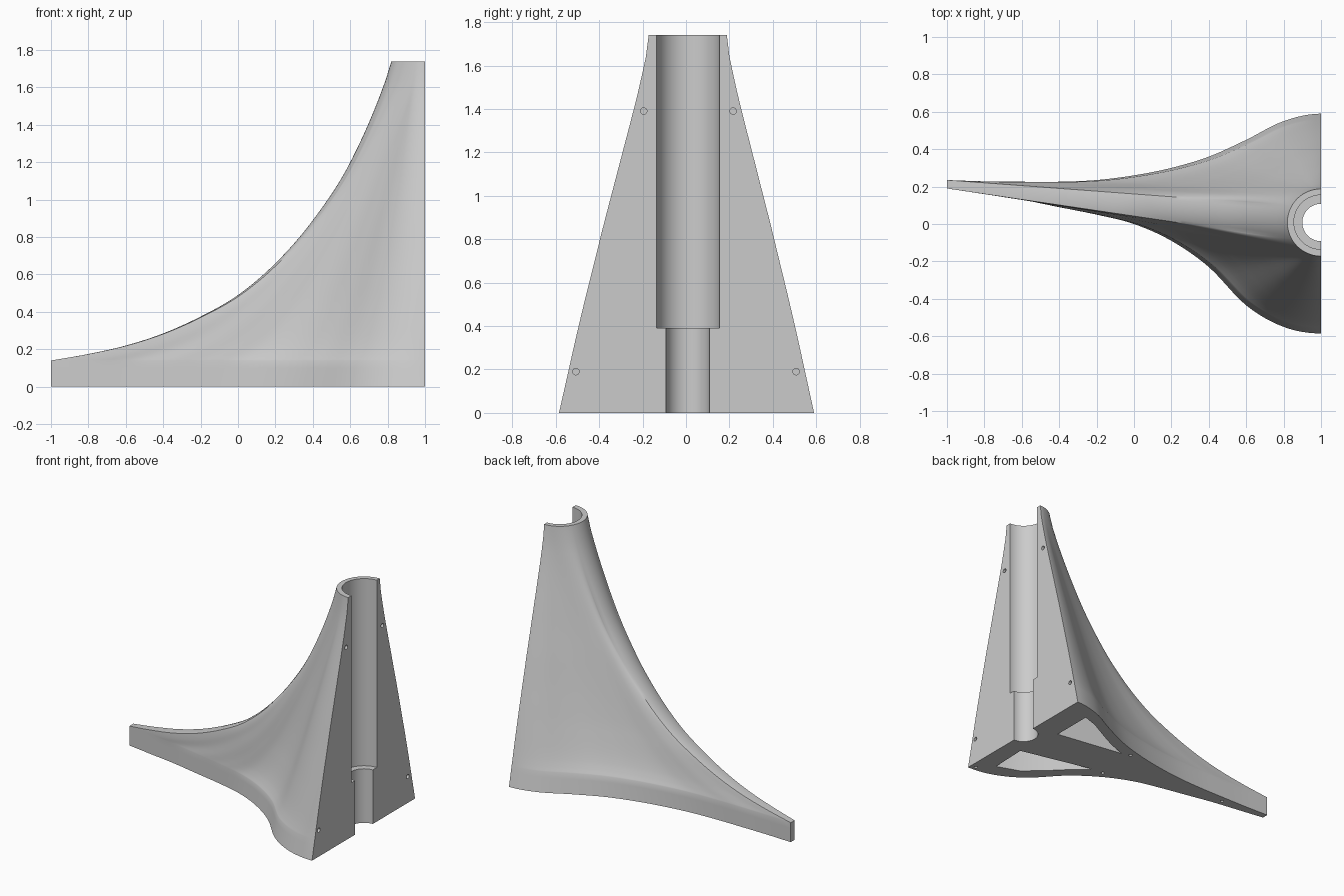
import bpy, bmesh, math
from mathutils import Matrix, Vector

if "Cube" in bpy.data.objects:
    bpy.data.objects.remove(bpy.data.objects["Cube"])

grey = bpy.data.materials.new("light grey")
grey.use_nodes = True
COLOUR = (0.6, 0.6, 0.6, 1)
grey.diffuse_color = COLOUR
grey.node_tree.nodes["Principled BSDF"].inputs["Base Color"].default_value = COLOUR

# Profiles in ten equal steps: ridge height and foot edges along x, side slope along z
RIDGE = [.14, .175, .22, .285, .375, .49, .66, .89, 1.2, 1.67, 2.35]
FOOT_BACK = [.235, .228, .226, .226, .235, .26, .30, .36, .45, .55, .59]
FOOT_FRONT = [.19, .16, .13, .09, .05, 0, -.09, -.23, -.435, -.55, -.585]
SIDE = [1, .905, .81, .71, .605, .5, .39, .28, .17, .07, 0]
TOP, POST_Y, POST_R = 1.74, .008, .18
TIP_ANGLE = math.radians(30)


def sample(table, t):
    """Smooth interpolation through an evenly spaced profile, t from 0 to 1."""
    t *= 10
    i = min(int(t), 9)
    t -= i
    b, c = table[i], table[i + 1]
    a = table[i - 1] if i else 2 * b - c
    d = table[i + 2] if i < 9 else b
    return b + .5 * t * (c - a + t * (2*a - 5*b + 4*c - d + t * (3*(b - c) + d - a)))


def make_object(name, bm):
    bmesh.ops.recalc_face_normals(bm, faces=bm.faces)
    mesh = bpy.data.meshes.new(name)
    bm.to_mesh(mesh)
    bm.free()
    obj = bpy.data.objects.new(name, mesh)
    bpy.context.collection.objects.link(obj)
    mesh.materials.append(grey)
    return obj


def rib(x, y, angle, t):
    """Pair a foot point with its point on the post rim."""
    rim = Vector((1 - POST_R * math.cos(angle), POST_Y + POST_R * math.sin(angle)))
    return Vector((x, y)), rim, t


# Foot outline: front edge, blunt tip, back edge
COUNT, TIP_COUNT, STEPS = 60, 8, 60


def edge(table, sign):
    return [rib(-1 + 2 * k / COUNT, sample(table, k / COUNT),
                sign * (TIP_ANGLE + (math.pi / 2 - TIP_ANGLE) * k / COUNT), k / COUNT)
            for k in range(COUNT + 1)]


tip = []
for k in range(1, TIP_COUNT):
    f = k / TIP_COUNT
    tip.append(rib(-1, FOOT_FRONT[0] + f * (FOOT_BACK[0] - FOOT_FRONT[0]),
                   TIP_ANGLE * (2 * f - 1), 0))
ribs = edge(FOOT_FRONT, -1)[::-1] + tip + edge(FOOT_BACK, 1)

# Each level: height and how far the ridge still reaches out from the post
levels = [(0, 1), (.05, 1), (.1, 1)]
for i in range(STEPS):
    f = i / STEPS
    levels.append((sample(RIDGE, f * (2 - POST_R) / 2), 1 - f))
levels.append((TOP, 0))

# Flared body lofted from the foot outline to the post rim
bm = bmesh.new()
rings = []
for z, ridge in levels:
    side = sample(SIDE, z / TOP)
    ring = []
    for foot, rim, t in ribs:
        p = rim.lerp(foot, ridge + (side - ridge) * t)
        ring.append(bm.verts.new((p.x, p.y, z)))
    rings.append(ring)
n = len(ribs)
for low, high in zip(rings, rings[1:]):
    for k in range(n):
        j = (k + 1) % n
        bm.faces.new((low[k], low[j], high[j], high[k]))
bm.faces.new(rings[0])
bm.faces.new(rings[-1])
body = make_object("flared_support", bm)


def add_cylinder(bm, centre, radius, depth, axis="Z", sides=64):
    turn = Matrix.Rotation(math.pi / 2, 4, "Y") if axis == "X" else Matrix()
    bmesh.ops.create_cone(bm, cap_ends=True, segments=sides, radius1=radius, radius2=radius,
                          depth=depth, matrix=Matrix.Translation(centre) @ turn)


def add_pocket(bm, points, depth):
    """Tapered hollow narrowing towards its first corner."""
    pivot = Vector(points[0])
    low = [bm.verts.new((x, y, -.05)) for x, y in points]
    high = []
    for p in points:
        q = pivot.lerp(Vector(p), .4)
        high.append(bm.verts.new((q.x, q.y, depth)))
    n = len(points)
    for k in range(n):
        j = (k + 1) % n
        bm.faces.new((low[k], low[j], high[j], high[k]))
    bm.faces.new(low)
    bm.faces.new(high)


# Stepped bore: wide upper socket, narrow lower hole
wide = bmesh.new()
add_cylinder(wide, (1, .01, 1.195), .145, 1.61)
narrow = bmesh.new()
add_cylinder(narrow, (1, .008, .2), .1, .6)

# Pin holes in the flat face and the foot, and the two foot pockets
details = bmesh.new()
for y, z in ((-.195, 1.39), (.217, 1.39), (-.507, .19), (.507, .19)):
    add_cylinder(details, (1, y, z), .015, .08, "X", 16)
for x, y in ((.96, -.55), (.24, -.05), (.25, .26), (-.64, .18)):
    add_cylinder(details, (x, y, 0), .012, .08, "Z", 16)
add_pocket(details, [(.87, -.18), (.29, -.045), (.4, -.14), (.52, -.26),
                     (.68, -.405), (.86, -.47)], .45)
add_pocket(details, [(.82, .16), (.82, .48), (.7, .44), (.55, .36),
                     (.42, .295), (.28, .245)], .45)

cutters = [make_object(name, cut) for name, cut in
           (("socket_cutter", wide), ("hole_cutter", narrow), ("detail_cutter", details))]
for cutter in cutters:
    cutter.hide_render = True
    mod = body.modifiers.new(cutter.name, "BOOLEAN")
    mod.operation = "DIFFERENCE"
    mod.solver = "EXACT"
    mod.object = cutter

# Bake the cuts and drop the cutters
bpy.context.view_layer.update()
graph = bpy.context.evaluated_depsgraph_get()
cut_mesh = bpy.data.meshes.new_from_object(body.evaluated_get(graph))
body.modifiers.clear()
body.data = cut_mesh
for cutter in cutters:
    bpy.data.objects.remove(cutter)

bpy.ops.object.select_all(action="DESELECT")
body.select_set(True)
bpy.context.view_layer.objects.active = body
bpy.ops.object.shade_smooth_by_angle(angle=math.radians(30))
